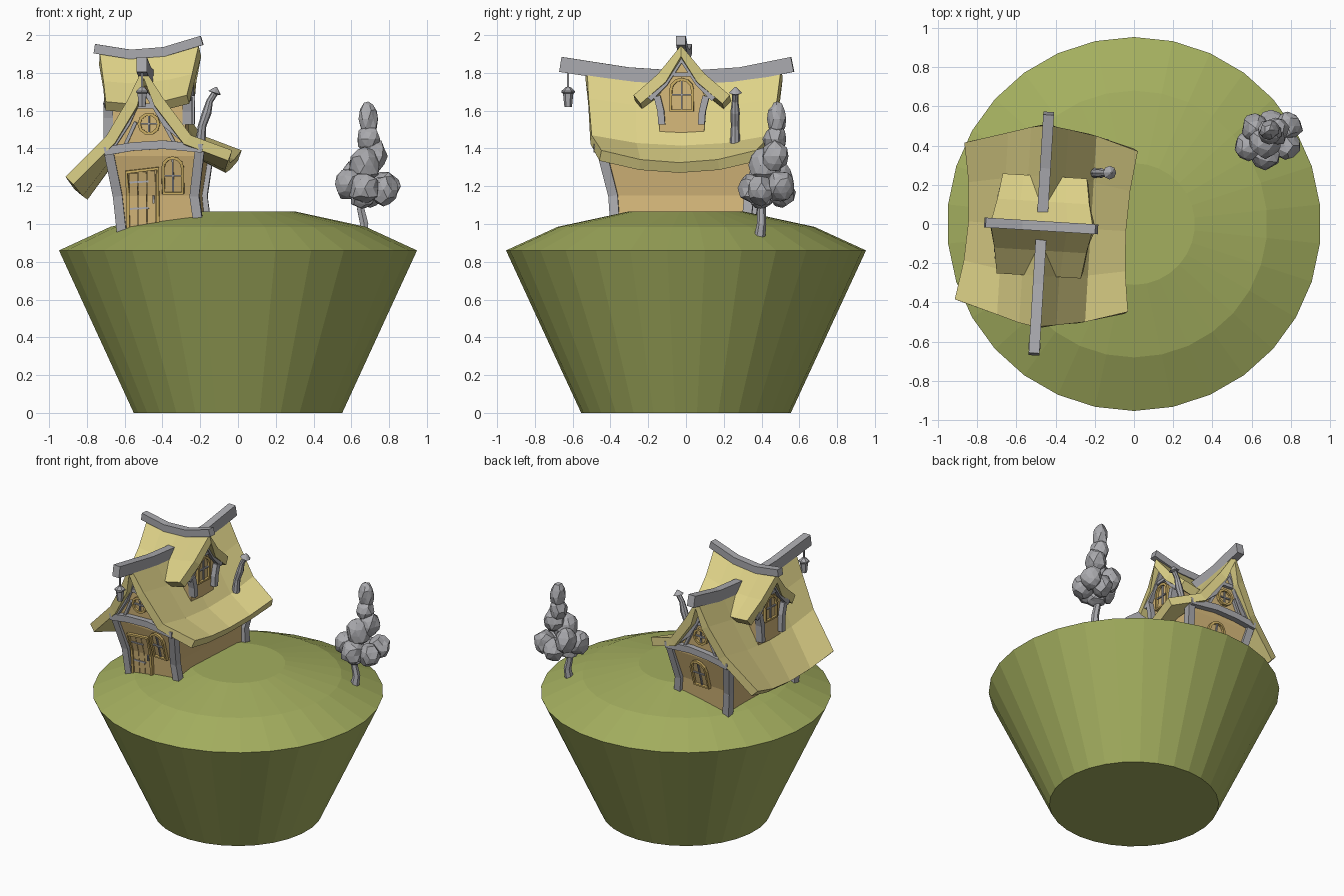
import bpy, bmesh, math, random
from mathutils import Vector, Matrix

if "Cube" in bpy.data.objects:
    bpy.data.objects.remove(bpy.data.objects["Cube"])

random.seed(4)


def material(name, rgb):
    m = bpy.data.materials.new(name)
    m.diffuse_color = [(c / 255 / 12.92 if c < 11 else ((c / 255 + .055) / 1.055) ** 2.4) for c in rgb] + [1]
    m.use_nodes = True
    m.node_tree.nodes["Principled BSDF"].inputs["Base Color"].default_value = m.diffuse_color
    return m


GRASS = material("grass green", (164, 175, 95))
THATCH = material("thatch yellow", (222, 210, 136))
PLASTER = material("plaster tan", (214, 184, 122))
TRIM = material("trim ochre", (204, 174, 100))
GREY = material("timber grey", (170, 170, 174))

WORLD = Matrix.Identity(4)
HOUSE = Matrix.Translation((-.47, -.01, 0)) @ Matrix.Rotation(math.radians(-3.5), 4, 'Z')


def build(name, verts, faces, mat, place=HOUSE, recalc=True):
    me = bpy.data.meshes.new(name)
    me.from_pydata([place @ Vector(v) for v in verts], [], faces)
    if recalc:
        bm = bmesh.new()
        bm.from_mesh(me)
        bmesh.ops.recalc_face_normals(bm, faces=bm.faces)
        bm.to_mesh(me)
        bm.free()
    me.materials.append(mat)
    ob = bpy.data.objects.new(name, me)
    bpy.context.collection.objects.link(ob)
    return ob


def sweep(name, pts, side, w, h, mat, place=HOUSE, n=4, scale=None, closed=False):
    """Sweep a box (n=4) or round section along a path; side is the width axis."""
    pts = [Vector(p) for p in pts]
    side, k = Vector(side), len(pts)
    verts, faces = [], []
    for i, p in enumerate(pts):
        a = pts[i - 1] if i or closed else p
        b = pts[(i + 1) % k] if i < k - 1 or closed else p
        t = (b - a).normalized()
        up = t.cross(side).normalized()
        sd = up.cross(t)
        s = (scale[i] if scale else 1) * (math.sqrt(.5) if n == 4 else .5)
        for j in range(n):
            g = 2 * math.pi * j / n + (math.pi / 4 if n == 4 else math.pi / 2)
            verts.append(p + sd * (w * s * math.cos(g)) + up * (h * s * math.sin(g)))
    for i in range(k if closed else k - 1):
        m = (i + 1) % k
        for j in range(n):
            q = (j + 1) % n
            faces.append((i * n + j, i * n + q, m * n + q, m * n + j))
    if not closed:
        faces += [tuple(range(n)), tuple(range((k - 1) * n, k * n))]
    return build(name, verts, faces, mat, place)


def thatch(name, rows):
    """Thick sheet from rows of points, x increasing by row and y within a row."""
    n = len(rows[0])
    faces = [(i * n + j, (i + 1) * n + j, (i + 1) * n + j + 1, i * n + j + 1)
             for i in range(len(rows) - 1) for j in range(n - 1)]
    ob = build(name, sum(rows, []), faces, THATCH, recalc=False)
    mod = ob.modifiers.new("thickness", 'SOLIDIFY')
    mod.thickness, mod.offset = .06, -1


def window(name, wall, normal, outline, cx, z0, z1):
    """Pane, frame and glazing bars following a wall mapping."""
    build(name + "_pane", [wall(u, z, .004) for u, z in outline],
          [tuple(range(len(outline)))], PLASTER)
    sweep(name + "_frame", [wall(u, z, .006) for u, z in outline], normal, .03, .016, TRIM, closed=True)
    half = max(u for u, z in outline) - cx
    mid = (z0 + z1) / 2
    sweep(name + "_bar_upright", [wall(cx, z0, .006), wall(cx, z1, .006)], normal, .016, .009, GREY)
    sweep(name + "_bar_cross", [wall(cx - half, mid, .006), wall(cx + half, mid, .006)], normal, .016, .009, GREY)


def arch(cx, z0, half, height):
    top = z0 + height - half
    return [(cx - half, z0)] + [(cx - half * math.cos(math.pi * i / 6), top + half * math.sin(math.pi * i / 6))
                                for i in range(7)] + [(cx + half, z0)]


def circle(cx, cz, r, n=10):
    return [(cx + r * math.cos(2 * math.pi * i / n), cz + r * math.sin(2 * math.pi * i / n)) for i in range(n)]


# Grassy island
sweep("island", [(0, 0, 0), (0, 0, .86), (0, 0, .985), (0, 0, 1.065)], (1, 0, 0), 1, 1, GRASS,
      WORLD, n=30, scale=[1.11, 1.906, 1.36, .62])

# House walls: (x, z, half depth) around the gable outline
prof = [(-.12, .95, .345), (-.14, 1.15, .36), (-.18, 1.36, .42), (-.1, 1.55, .43), (0, 1.73, .43),
        (.12, 1.54, .43), (.29, 1.36, .42), (.26, 1.15, .36), (.28, .95, .345)]
ends = [(0, 1, 7, 8), (1, 2, 6, 7), (2, 3, 5, 6), (3, 4, 5)]
build("house_walls", [(x, s * d, z) for s in (-1, 1) for x, z, d in prof],
      ends + [tuple(i + 9 for i in f) for f in ends] +
      [(i, (i + 1) % 9, (i + 1) % 9 + 9, i + 9) for i in range(9)], PLASTER)


def depth(z):
    for (_, a, da), (_, b, db) in zip(prof[:4], prof[1:4]):
        if z <= b:
            return da + (db - da) * (z - a) / (b - a)
    return .43


# Main roof: x, flare, half depth, height, lift at the ends
cols = [(-.375, -.045, .40, 1.165, .085), (-.20, 0, .465, 1.41, .055), (-.085, 0, .50, 1.605, .05),
        (0, 0, .515, 1.785, .045), (.105, 0, .50, 1.615, .05), (.25, 0, .475, 1.415, .055),
        (.43, .035, .41, 1.325, .065)]
steps = (-1, -.5, 0, .5, 1)
thatch("main_roof", [[(x + f * t * t, t * d, z + l * t * t) for t in steps] for x, f, d, z, l in cols])
sweep("main_ridge_beam", [(0, -.655, 1.845), (0, -.3, 1.79), (0, 0, 1.77), (0, .3, 1.79), (0, .575, 1.845)],
      (1, 0, 0), .055, .08, GREY)

# Front and back gable timbers and windows
for s, end in ((-1, "front"), (1, "back")):
    nrm = (0, 1, 0)

    def wall(u, z, off, s=s):
        return (u, s * (depth(z) + off), z)

    for tag, path in (("left", [(-.125, .96), (-.145, 1.15), (-.19, 1.39)]),
                      ("right", [(.285, .98), (.262, 1.15), (.295, 1.40)])):
        sweep(f"{end}_{tag}_post", [wall(u, z, 0) for u, z in path], nrm, .05, .05, GREY)
    sweep(end + "_tie_beam", [wall(-.21, 1.385, .01), wall(-.06, 1.41, .01), wall(.1, 1.42, .01), wall(.31, 1.40, .01)],
          nrm, .06, .045, GREY)
    sweep(end + "_rafters", [wall(u, z, .01) for u, z in
                             ((-.185, 1.39), (-.09, 1.535), (0, 1.71), (.115, 1.53), (.27, 1.40))],
          nrm, .04, .035, GREY)
    sweep(end + "_collar", [wall(-.05, 1.625, .008), wall(.06, 1.625, .008)], nrm, .03, .025, GREY)
    for tag, a, b in (("left", -.1, -.045), ("right", .165, .10)):
        sweep(f"{end}_{tag}_brace", [wall(a, 1.42, .006), wall(b, 1.54, .006)], nrm, .03, .018, GREY)
    window(end + "_round_window", wall, nrm, circle(.025, 1.53, .052), .025, 1.48, 1.58)
    if s < 0:
        window("front_window", wall, nrm, arch(.15, 1.165, .052, .185), .15, 1.165, 1.345)
        # Plank door with frame and hinges
        for i in range(3):
            u = -.06 + i * .047
            sweep(f"door_plank_{i}", [wall(u, .98, .004), wall(u, 1.15, .004), wall(u, 1.27 + i * .007, .004)],
                  nrm, .016, .044, PLASTER)
        sweep("door_frame", [wall(-.09, .97, .006), wall(-.09, 1.15, .006), wall(-.095, 1.275, .006),
                             wall(.07, 1.295, .006), wall(.067, 1.15, .006), wall(.067, .99, .006)],
              nrm, .03, .018, TRIM)
        for z in (1.08, 1.22):
            sweep("door_hinge", [wall(-.08, z, .012), wall(.02, z + .005, .012)], nrm, .012, .01, GREY)
        sweep("door_handle", [wall(.045, 1.11, .015), wall(.045, 1.15, .015)], nrm, .016, .01, GREY)
    else:
        window("back_window", wall, nrm, arch(.07, 1.14, .06, .19), .07, 1.14, 1.33)

# Cross gable with a dormer on each side, rising slightly to the right
lean = .08
outline = [(-.115, 1.37), (-.125, 1.66), (0, 1.86), (.125, 1.66), (.115, 1.37)]
build("dormer_walls", [(x, y, z + lean * x) for x in (-.2, .2) for y, z in outline],
      [(0, 1, 2, 3, 4), (5, 6, 7, 8, 9)] + [(i, (i + 1) % 5, (i + 1) % 5 + 5, i + 5) for i in range(5)], PLASTER)
dcols = [(-.255, .215, 1.64), (-.125, .235, 1.75), (0, .262, 1.90), (.125, .235, 1.75), (.255, .215, 1.64)]
thatch("dormer_roof", [[(t * d, y, z + lean * t * d + .025 * t * t) for y, d, z in dcols] for t in steps])
sweep("dormer_ridge_beam", [(-.29, 0, 1.928), (-.1, 0, 1.898), (.08, 0, 1.912), (.28, 0, 1.972)],
      (0, 1, 0), .05, .05, GREY)
for s, end in ((-1, "left"), (1, "right")):
    def face(u, z, off, s=s):
        x = s * (.2 + off)
        return (x, u, z + lean * x)

    nrm = (1, 0, 0)
    low = 1.51 if s > 0 else 1.46
    for m in (-1, 1):
        sweep(end + "_dormer_post", [face(m * .105, low, .01), face(m * .11, 1.58, .01), face(m * .13, 1.66, .01)],
              nrm, .05, .035, GREY)
    sweep(end + "_dormer_rafters", [face(y, z, .01) for y, z in
                                    ((-.17, 1.645), (-.09, 1.725), (0, 1.85), (.09, 1.725), (.17, 1.645))],
          nrm, .04, .03, GREY)
    sweep(end + "_dormer_collar", [face(-.06, 1.775, .008), face(.06, 1.775, .008)], nrm, .03, .02, GREY)
    window(end + "_dormer_window", face, nrm, arch(0, 1.585, .058, .165), 0, 1.585, 1.75)

# Crooked chimney pipe with a pointed cap
sweep("chimney", [(-.20, .26, 1.42), (-.19, .26, 1.52), (-.165, .26, 1.59), (-.15, .26, 1.65), (-.125, .262, 1.69),
                  (-.124, .262, 1.695), (-.115, .262, 1.725)], (0, 1, 0), 1, 1, GREY, WORLD, n=8,
      scale=[.055, .045, .05, .035, .035, .07, .008])

# Hanging lantern at the front ridge end
sweep("lantern_rope", [(0, -.615, 1.82), (0, -.615, 1.70)], (1, 0, 0), .01, .01, GREY)
sweep("lantern", [(0, -.615, z) for z in (1.62, 1.69, 1.695, 1.705, 1.725)], (1, 0, 0), 1, 1, GREY,
      n=6, scale=[.04, .055, .07, .07, .025])

# Tree: trunk and rough foliage lumps (x, y, z, radius, half height)
sweep("tree_trunk", [(.66, .39, .93), (.668, .40, 1.0), (.65, .40, 1.08), (.67, .42, 1.2)], (1, 0, 0), 1, 1, GREY,
      WORLD, n=6, scale=[.06, .05, .045, .05])
lumps = [(.585, .40, 1.21, .075, .085), (.785, .50, 1.20, .075, .08), (.67, .36, 1.19, .085, .09),
         (.70, .51, 1.17, .07, .08), (.77, .40, 1.18, .075, .08), (.62, .49, 1.25, .075, .085),
         (.66, .40, 1.13, .065, .05), (.67, .42, 1.31, .085, .09), (.72, .47, 1.36, .07, .09),
         (.69, .47, 1.45, .06, .08), (.69, .48, 1.555, .05, .095)]
for i, (x, y, z, r, h) in enumerate(lumps):
    bm = bmesh.new()
    bmesh.ops.create_icosphere(bm, subdivisions=2, radius=1)
    for v in bm.verts:
        v.co *= random.uniform(.86, 1.1)
        v.co = Vector((x + v.co.x * r, y + v.co.y * r, z + v.co.z * h))
    me = bpy.data.meshes.new(f"foliage_{i}")
    bm.to_mesh(me)
    bm.free()
    me.materials.append(GREY)
    bpy.context.collection.objects.link(bpy.data.objects.new(f"foliage_{i}", me))
